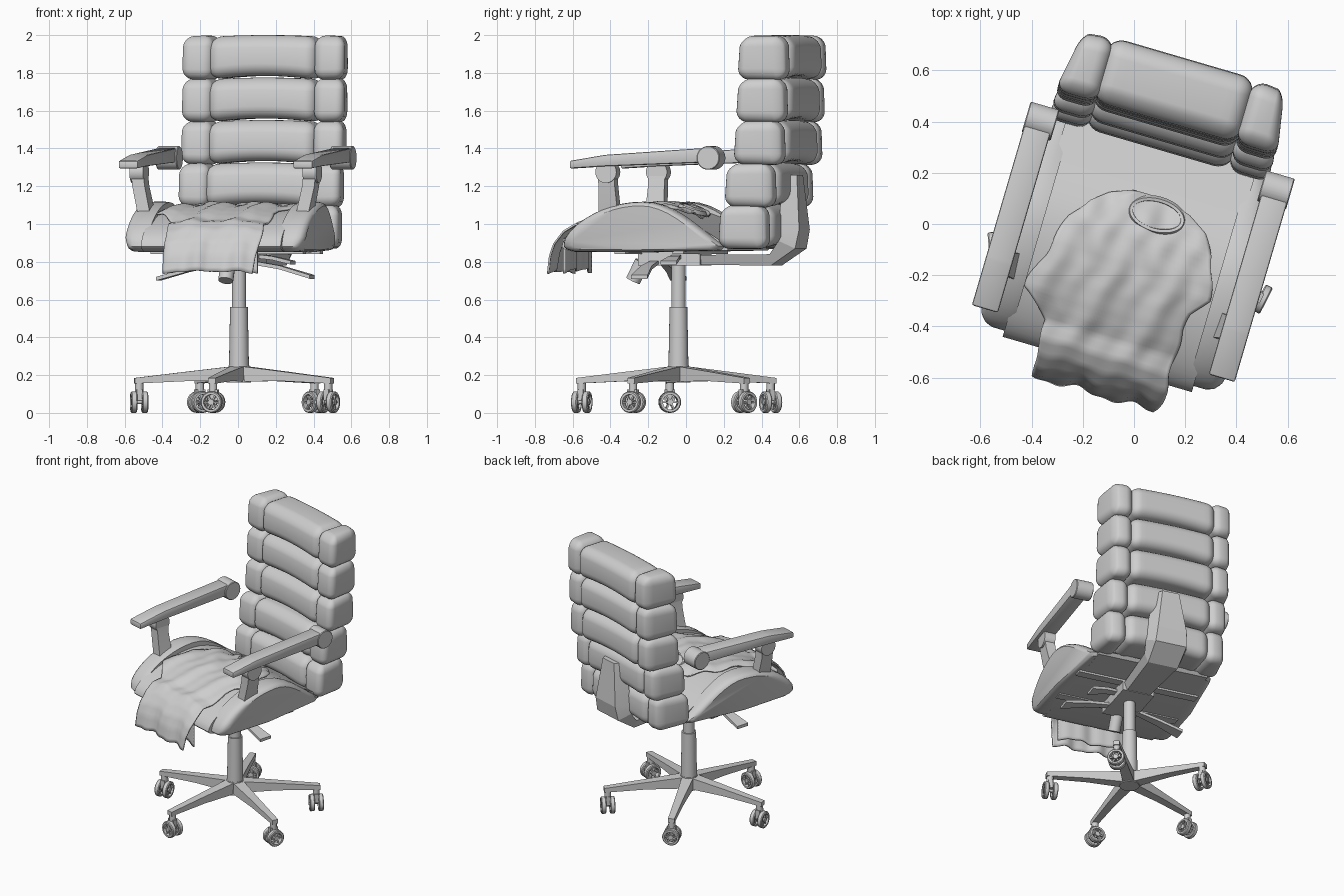
import bpy, bmesh, math
from mathutils import Vector, Matrix

cube = bpy.data.objects.get("Cube")
if cube:
    bpy.data.objects.remove(cube, do_unlink=True)

grey = bpy.data.materials.new("light_grey")
grey.use_nodes = True
grey.diffuse_color = (0.62, 0.62, 0.62, 1)
grey.node_tree.nodes["Principled BSDF"].inputs["Base Color"].default_value = (0.62, 0.62, 0.62, 1)

# Base frame sits on the column; the upper frame is swivelled
BASE = Matrix.Translation((0.005, -0.04, 0))
TOP = BASE @ Matrix.Rotation(math.radians(-16.3), 4, 'Z')
SIDES = ((1, "left"), (-1, "right"))


def finish(name, bm, frame, angle=35):
    bmesh.ops.recalc_face_normals(bm, faces=bm.faces)
    mesh = bpy.data.meshes.new(name)
    bm.to_mesh(mesh)
    bm.free()
    mesh.materials.append(grey)
    ob = bpy.data.objects.new(name, mesh)
    bpy.context.collection.objects.link(ob)
    ob.matrix_world = frame
    bpy.ops.object.select_all(action='DESELECT')
    ob.select_set(True)
    bpy.context.view_layer.objects.active = ob
    bpy.ops.object.shade_smooth_by_angle(angle=math.radians(angle))
    return ob


def loft(bm, sections):
    rings = [[bm.verts.new(p) for p in s] for s in sections]
    n = len(rings[0])
    for a, b in zip(rings, rings[1:]):
        for i in range(n):
            j = (i + 1) % n
            bm.faces.new((a[i], a[j], b[j], b[i]))
    bm.faces.new(rings[0])
    bm.faces.new(rings[-1])


def quad(c, a, b, outer=1.0):
    c, a, b = Vector(c), Vector(a), Vector(b)
    return [c - a * outer - b, c + a * outer - b, c + a + b, c - a + b]


def cyl(bm, p0, p1, r0, r1=None, seg=24):
    p0, p1 = Vector(p0), Vector(p1)
    d = p1 - p0
    m = Matrix.Translation((p0 + p1) / 2) @ d.to_track_quat('Z', 'Y').to_matrix().to_4x4()
    bmesh.ops.create_cone(bm, cap_ends=True, segments=seg, radius1=r0,
                          radius2=r0 if r1 is None else r1, depth=d.length, matrix=m)


def box(bm, centre, size):
    m = Matrix.Translation(centre) @ Matrix.Diagonal((*size, 1))
    return bmesh.ops.create_cube(bm, size=1, matrix=m)["verts"]


def bevel(bm, width, seg):
    bmesh.ops.bevel(bm, geom=bm.edges[:], offset=width, segments=seg, affect='EDGES', profile=0.5)


# Star base with five legs
leg_turns = [Matrix.Rotation(math.radians(a), 4, 'Z') for a in (-105, -27, 41, 113, 185)]
bm = bmesh.new()
cyl(bm, (0, 0, 0.16), (0, 0, 0.25), 0.065, 0.055)
for turn in leg_turns:
    parts = [quad((0.03, 0, 0.207), (0, 0.038, 0), (0, 0, 0.04)),
             quad((0.28, 0, 0.193), (0, 0.028, 0), (0, 0, 0.025)),
             quad((0.555, 0, 0.17), (0, 0.021, 0), (0, 0, 0.015))]
    loft(bm, [[turn @ p for p in s] for s in parts])
finish("star_base", bm, BASE)

# Gas column
bm = bmesh.new()
cyl(bm, (0, 0, 0.24), (0, 0, 0.56), 0.053, 0.047)
cyl(bm, (0, 0, 0.56), (0, 0, 0.80), 0.038)
finish("gas_column", bm, BASE)

# Twin spoked casters sharing one mesh
bm = bmesh.new()
for side in (-1, 1):
    x = side * 0.029
    profile = [(-0.016, 0.04), (0.016, 0.04), (0.016, 0.052), (0.011, 0.057), (-0.011, 0.057), (-0.016, 0.052)]
    ring = []
    for i in range(24):
        a = math.tau * i / 24
        ring.append([bm.verts.new((x + px, r * math.cos(a), 0.057 + r * math.sin(a))) for px, r in profile])
    for i in range(24):
        for j in range(6):
            k = (j + 1) % 6
            bm.faces.new((ring[i][j], ring[i][k], ring[i - 1][k], ring[i - 1][j]))
    cyl(bm, (x - 0.014, 0, 0.057), (x + 0.014, 0, 0.057), 0.016, seg=16)
    for i in range(6):
        verts = box(bm, (x, 0.027, 0), (0.014, 0.03, 0.009))
        bmesh.ops.transform(bm, verts=verts, matrix=Matrix.Translation((0, 0, 0.057))
                            @ Matrix.Rotation(math.tau * i / 6, 4, 'X'))
cyl(bm, (-0.03, 0, 0.057), (0.03, 0, 0.057), 0.01, seg=12)
box(bm, (0, 0, 0.095), (0.03, 0.055, 0.06))
cyl(bm, (0, 0, 0.11), (0, 0, 0.165), 0.022, seg=16)
caster = finish("caster", bm, BASE)
for turn in leg_turns:
    ob = caster if turn == leg_turns[0] else caster.copy()
    if ob != caster:
        bpy.context.collection.objects.link(ob)
    ob.matrix_world = BASE @ turn @ Matrix.Translation((0.53, 0, 0))


# Seat side profile: rounder at the front, thinner at the back
def arch(t):
    t = min(max(t, 0), 1)
    return math.sin(math.pi * t) ** (0.55 if t < 0.5 else 1.1)


def seat_profile(x, front, back, height, scale=1.0):
    pts = []
    for i in range(25):
        t = (1 - math.cos(math.pi * i / 24)) / 2
        pts.append((front + (back - front) * t, 0.88 + height * arch(t)))
    pts += [(back - 0.02, 0.86), (-0.1, 0.85), (front + 0.06, 0.853), (front + 0.015, 0.865)]
    return [(x, -0.06 + (y + 0.06) * scale, 0.95 + (z - 0.95) * scale) for y, z in pts]


bm = bmesh.new()
loft(bm, [seat_profile(x, -0.53, 0.40, 0.20) for x in (-0.385, 0.385)])
finish("seat_cushion", bm, TOP)
for side, label in SIDES:
    bm = bmesh.new()
    loft(bm, [seat_profile(side * x, -0.505, 0.37, 0.238, s)
              for x, s in ((0.36, 0.98), (0.385, 1), (0.45, 1), (0.475, 0.98), (0.49, 0.94), (0.498, 0.87))])
    for v in bm.verts:
        if abs(v.co.x) > 0.4:
            tuck = 0.055 * max(0, (v.co.y + 0.1) / 0.47)
            tuck += 0.025 * max(0, (0.93 - v.co.z) / 0.08)
            v.co.x -= side * tuck
    finish(label + "_seat_side", bm, TOP)

# Mechanism under the seat
bm = bmesh.new()
box(bm, (0, -0.02, 0.82), (0.22, 0.34, 0.08))
for y in (-0.2, 0.12):
    box(bm, (0, y, 0.85), (0.84, 0.06, 0.015))
cyl(bm, (0, -0.25, 0.70), (0, -0.2, 0.80), 0.04, seg=16)
finish("tilt_mechanism", bm, TOP)
bm = bmesh.new()
for path in (((-0.08, -0.10, 0.79), (-0.25, -0.11, 0.755), (-0.41, -0.12, 0.71)),
             ((0.08, -0.10, 0.80), (0.26, -0.10, 0.77), (0.43, -0.09, 0.72)),
             ((0.08, 0.02, 0.83), (0.18, 0.03, 0.82), (0.29, 0.03, 0.795))):
    loft(bm, [quad(p, (0, w, 0), (0, 0, 0.01)) for p, w in zip(path, (0.02, 0.03, 0.045))])
finish("levers", bm, TOP)

# Spine bracket bending up behind the back
bm = bmesh.new()
loft(bm, [quad((0, 0.0, 0.81), (0.09, 0, 0), (0, 0, 0.025), 0.8),
          quad((0, 0.54, 0.81), (0.13, 0, 0), (0, 0, 0.03), 0.8),
          quad((0, 0.635, 0.89), (0.145, 0, 0), (0, -0.04, 0.02), 0.75),
          quad((0, 0.645, 0.97), (0.145, 0, 0), (0, -0.05, 0), 0.7),
          quad((0, 0.635, 1.26), (0.09, 0, 0), (0, -0.035, 0), 0.65)])
finish("spine_bracket", bm, TOP, 15)


# Back cushion block, rounded more at the top and most at the top front
def cushion(size, radius):
    bm = bmesh.new()
    box(bm, (0, 0, 0), size)
    bevel(bm, radius, 6)
    for v in bm.verts:
        rise = max(0, 2 * v.co.z / size[2])
        v.co.y *= 1 - (0.24 if v.co.y < 0 else 0.12) * rise ** 2
    return bm


# Five rows of back cushions, each a centre pad between two bolsters
rows = [(0.985, 0.47), (1.205, 0.505), (1.43, 0.555), (1.655, 0.568), (1.88, 0.577)]
for i, (z, y) in enumerate(rows, 1):
    bm = cushion((0.595, 0.265, 0.228), 0.065)
    for k in range(-4, 5):
        bmesh.ops.bisect_plane(bm, geom=bm.verts[:] + bm.edges[:] + bm.faces[:],
                               plane_co=(k * 0.05, 0, 0), plane_no=(1, 0, 0))
    for v in bm.verts:
        swell = 1 - (v.co.x / 0.298) ** 2
        v.co.z += swell * (0.01 if v.co.z > 0 else 0.022)
    finish("back_pad_%d" % i, bm, TOP @ Matrix.Translation((-0.013, y + 0.005, z - 0.004)), 60)
    for side, label in SIDES:
        bm = cushion((0.175, 0.26, 0.235), 0.056)
        for v in bm.verts:
            out = max(0, side * v.co.x / 0.0875)
            v.co.x -= side * out * 0.17 * (v.co.y + 0.13)
            v.co.y = v.co.y * (1 - 0.05 * out) - 0.008 * out
            v.co.z *= 1 - 0.06 * out
        finish("%s_bolster_%d" % (label, i), bm, TOP @ Matrix.Translation((side * 0.367 - 0.007, y, z)), 60)

# Armrests with rear roll, knuckle and leaning post
for side, label in SIDES:
    x = side * 0.482
    bm = bmesh.new()
    loft(bm, [quad((x, y, z), (0.053, 0, 0), (0, 0, h))
              for y, z, h in ((-0.445, 1.314, 0.02), (-0.25, 1.336, 0.03), (0.31, 1.365, 0.038))])
    bevel(bm, 0.008, 2)
    finish(label + "_armrest", bm, TOP)
    bm = bmesh.new()
    cyl(bm, (side * 0.42, 0.32, 1.35), (side * 0.538, 0.32, 1.35), 0.063, seg=32)
    bevel(bm, 0.004, 1)
    finish(label + "_armrest_roll", bm, TOP)
    bm = bmesh.new()
    cyl(bm, (side * 0.44, -0.25, 1.275), (side * 0.515, -0.25, 1.275), 0.058, seg=28)
    loft(bm, [quad((side * px, -0.25, z), (0.034, 0, 0), (0, h, 0))
              for px, z, h in ((0.477, 1.28, 0.045), (0.468, 1.2, 0.045), (0.425, 1.0, 0.055))])
    finish(label + "_arm_post", bm, TOP)


def rest_height(y):
    return 0.9 + 0.2 * arch((y + 0.53) / 0.93)


# Cloth sheet through rows of (y, height, right edge, left edge) with soft folds
def drape(name, rows, cols=44, steps=4):
    bm = bmesh.new()
    grid = []
    for i in range((len(rows) - 1) * steps + 1):
        k = min(i // steps, len(rows) - 2)
        f = i / steps - k
        y, z, lo, hi = (a + (b - a) * f for a, b in zip(rows[k], rows[k + 1]))
        fall = max(0, (-y - 0.42) / 0.22)
        row = []
        for j in range(cols + 1):
            s = j / cols
            x = lo + (hi - lo) * s
            fold = math.sin(27 * x + 7 * y + 2 * math.sin(9 * y)) + 0.5 * math.sin(55 * x - 15 * y + 1)
            rim = min(1, 6 * min(s, 1 - s))
            row.append(bm.verts.new((x + 0.006 * math.sin(30 * y), y + 0.01 * fold * fall,
                                     z + 0.008 * fold * (1 - 0.6 * fall) + 0.012 * rim)))
        grid.append(row)
    for a, b in zip(grid, grid[1:]):
        for j in range(cols):
            bm.faces.new((a[j], a[j + 1], b[j + 1], b[j]))
    solid = finish(name, bm, TOP, 60).modifiers.new("thickness", 'SOLIDIFY')
    solid.thickness = 0.01


# Shirt lying on the seat, its front hem hanging over the edge in two layers
lying = [(0.165, -0.05, 0.09), (0.13, -0.14, 0.19), (0.08, -0.21, 0.26), (0, -0.27, 0.31),
         (-0.1, -0.30, 0.345), (-0.17, -0.315, 0.35), (-0.24, -0.34, 0.30), (-0.31, -0.365, 0.285),
         (-0.37, -0.30, 0.285), (-0.42, -0.245, 0.285)]
hanging = [(-0.49, 1.005, -0.24, 0.285), (-0.55, 0.965, -0.24, 0.29), (-0.6, 0.90, -0.24, 0.285),
           (-0.628, 0.83, -0.235, 0.275), (-0.645, 0.738, -0.23, 0.265)]
drape("draped_shirt", [(y, rest_height(y), lo, hi) for y, lo, hi in lying] + hanging)
drape("shirt_back_layer", [(-0.55, z, -0.235, 0.26) for z in (0.93, 0.84, 0.745)])

# Shirt collar band
bm = bmesh.new()
band = []
for i in range(36):
    a = math.tau * i / 36
    c, s = math.cos(a), math.sin(a)
    y = 0.095 + 0.06 * s
    band.append([bm.verts.new((0.06 + (0.105 + r) * c, y + r * s, rest_height(y) + h))
                 for r, h in ((-0.01, 0), (-0.008, 0.022), (0.004, 0.024), (0.014, 0))])
for i in range(36):
    for j in range(4):
        k = (j + 1) % 4
        bm.faces.new((band[i][j], band[i][k], band[i - 1][k], band[i - 1][j]))
finish("shirt_collar", bm, TOP, 50)
